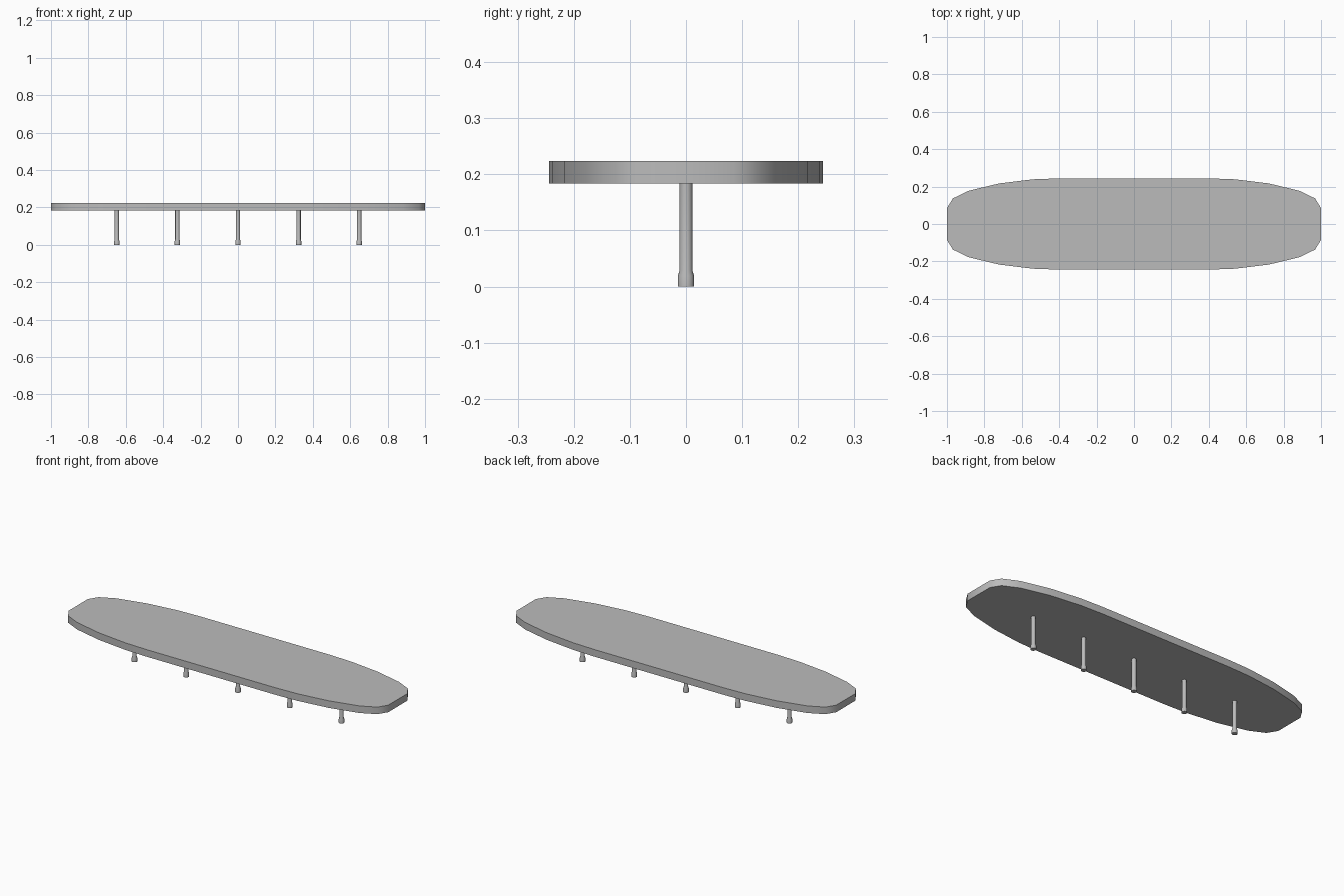
import bpy, bmesh, math

cube = bpy.data.objects.get("Cube")
if cube:
    bpy.data.objects.remove(cube, do_unlink=True)

grey = bpy.data.materials.new("light grey")
grey.use_nodes = True
colour = (0.5, 0.5, 0.5, 1)
grey.diffuse_color = colour
grey.node_tree.nodes["Principled BSDF"].inputs["Base Color"].default_value = colour


def finish(name, bm, angle):
    bmesh.ops.recalc_face_normals(bm, faces=bm.faces)
    mesh = bpy.data.meshes.new(name)
    bm.to_mesh(mesh)
    bm.free()
    mesh.materials.append(grey)
    obj = bpy.data.objects.new(name, mesh)
    bpy.context.collection.objects.link(obj)
    bpy.ops.object.select_all(action="DESELECT")
    obj.select_set(True)
    bpy.context.view_layer.objects.active = obj
    bpy.ops.object.shade_smooth_by_angle(angle=math.radians(angle))
    return obj


# Table top: one quarter of the outline, mirrored round and extruded up
quarter = [(1, 0.085), (0.968, 0.137), (0.883, 0.178), (0.72, 0.217),
           (0.54, 0.239), (0.4, 0.244)]
half = quarter + [(-x, y) for x, y in reversed(quarter)]
outline = half + [(-x, -y) for x, y in half]
bm = bmesh.new()
base = bm.faces.new([bm.verts.new((x, y, 0.184)) for x, y in outline])
top = bmesh.ops.extrude_face_region(bm, geom=[base], use_keep_orig=True)["geom"]
bmesh.ops.translate(bm, vec=(0, 0, 0.04),
                    verts=[v for v in top if isinstance(v, bmesh.types.BMVert)])
finish("table_top", bm, 50)

# Legs: a thin post flaring into a small foot, turned round the z axis
SIDES = 16
profile = [(0.0145, 0), (0.0145, 0.019), (0.0115, 0.029), (0.0115, 0.186)]


def make_leg(number, x):
    bm = bmesh.new()
    rings = []
    for r, z in profile:
        turns = [2 * math.pi * i / SIDES for i in range(SIDES)]
        rings.append([bm.verts.new((r * math.cos(a), r * math.sin(a), z)) for a in turns])
    for low, high in zip(rings, rings[1:]):
        for i in range(SIDES):
            j = (i + 1) % SIDES
            bm.faces.new((low[i], low[j], high[j], high[i]))
    bm.faces.new(rings[0])
    bm.faces.new(rings[-1])
    leg = finish(f"leg_{number}", bm, 40)
    leg.location.x = x


for i in range(5):
    make_leg(i + 1, (i - 2) * 0.324)
